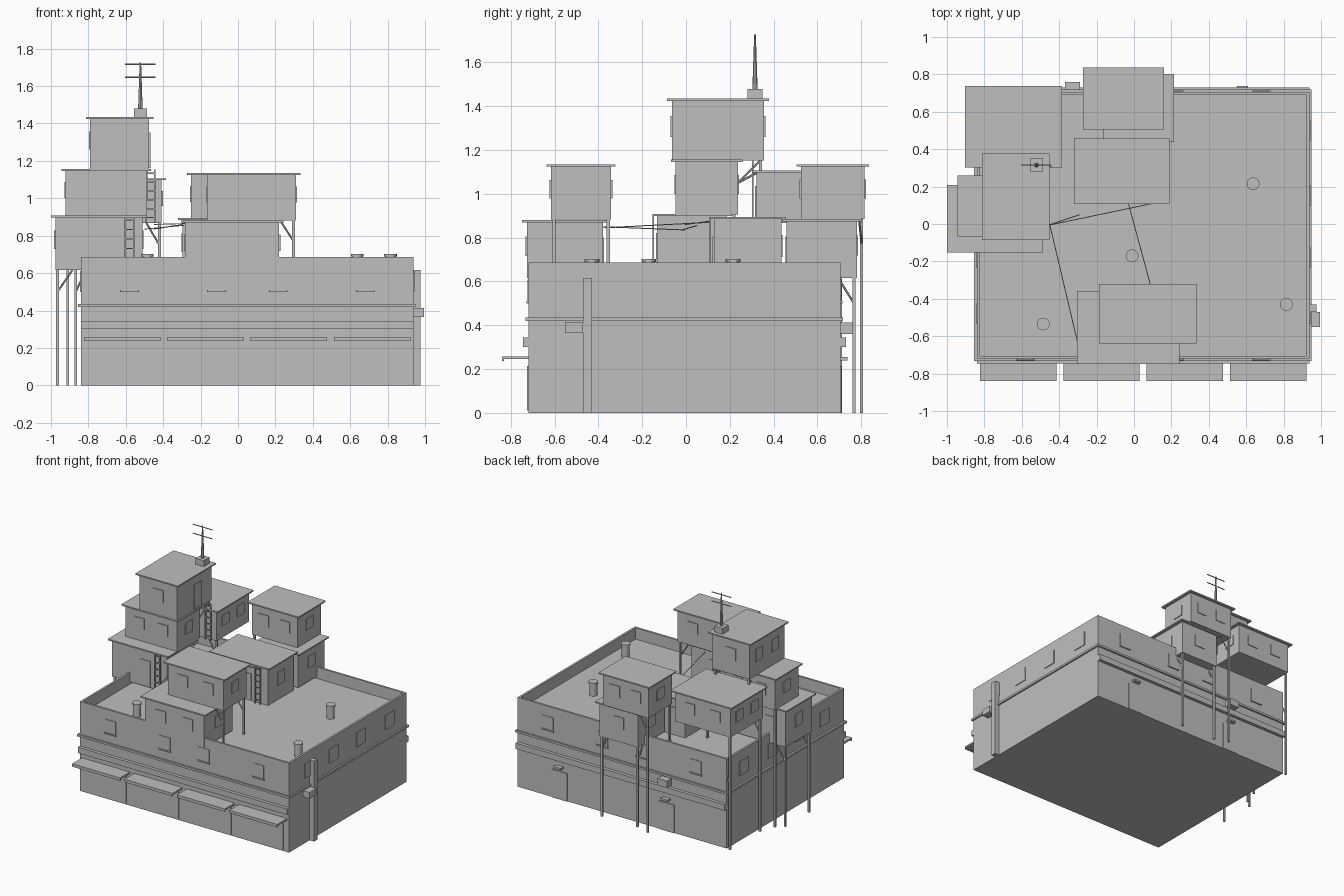
import bpy, bmesh, math
from mathutils import Vector

if "Cube" in bpy.data.objects:
    bpy.data.objects.remove(bpy.data.objects["Cube"])

grey = bpy.data.materials.new("concrete grey")
grey.diffuse_color = (0.52, 0.52, 0.52, 1)
grey.use_nodes = True
grey.node_tree.nodes["Principled BSDF"].inputs["Base Color"].default_value = grey.diffuse_color


def finish(name, bm):
    bmesh.ops.recalc_face_normals(bm, faces=bm.faces)
    me = bpy.data.meshes.new(name)
    bm.to_mesh(me)
    bm.free()
    me.materials.append(grey)
    ob = bpy.data.objects.new(name, me)
    bpy.context.collection.objects.link(ob)
    return ob


def add_box(bm, x0, x1, y0, y1, z0, z1):
    vs = bmesh.ops.create_cube(bm, size=1)["verts"]
    for v in vs:
        v.co = Vector((x0 if v.co.x < 0 else x1,
                       y0 if v.co.y < 0 else y1,
                       z0 if v.co.z < 0 else z1))


def box(name, *dims):
    bm = bmesh.new()
    add_box(bm, *dims)
    return finish(name, bm)


def rod(name, a, b, r, r2=None, sides=6):
    a, b = Vector(a), Vector(b)
    bm = bmesh.new()
    vs = bmesh.ops.create_cone(bm, cap_ends=True, segments=sides, radius1=r,
                               radius2=r if r2 is None else r2, depth=(b - a).length)["verts"]
    rot = (b - a).to_track_quat('Z', 'Y')
    for v in vs:
        v.co = rot @ v.co + (a + b) / 2
    return finish(name, bm)


def post(x, y, z0, z1):
    box("stilt_post", x - .007, x + .007, y - .007, y + .007, z0, z1)


def plate(name, side, u, z0, z1, w, at, t=.006):
    """Thin panel on a wall; side is the outward axis, at is the wall position."""
    lo, hi = sorted((at, at + (t if side[0] == '+' else -t)))
    if side[1] == 'x':
        box(name, lo, hi, u - w / 2, u + w / 2, z0, z1)
    else:
        box(name, u - w / 2, u + w / 2, lo, hi, z0, z1)


def ladder(x, y, z0, z1):
    bm = bmesh.new()
    for s in (-.022, .022):
        add_box(bm, x + s - .004, x + s + .004, y - .004, y + .004, z0, z1)
    n = int((z1 - z0) / .045)
    for i in range(n):
        z = z0 + (i + .6) * (z1 - z0) / n
        add_box(bm, x - .022, x + .022, y - .003, y + .003, z - .003, z + .003)
    finish("ladder", bm)


# Main building: block with sunken roof behind a parapet
bm = bmesh.new()
add_box(bm, -.84, .938, -.72, .705, 0, .687)
top = max(bm.faces, key=lambda f: f.calc_center_median().z)
bmesh.ops.inset_region(bm, faces=[top], thickness=.022)
inner = bmesh.ops.extrude_face_region(bm, geom=[top])["geom"]
bmesh.ops.translate(bm, vec=(0, 0, -.087), verts=[g for g in inner if isinstance(g, bmesh.types.BMVert)])
bmesh.ops.delete(bm, geom=[top], context='FACES_ONLY') if top.is_valid else None
finish("main_building", bm)

# Ledge all round, bands on front and back
box("wall_ledge", -.855, .95, -.733, .718, .42, .436)
box("front_band", -.84, .938, -.745, -.715, .30, .345)
box("back_band", -.84, .938, .70, .73, .30, .345)

# Shop awnings with shutters
for i in range(4):
    x = -.823 + i * .4455
    bm = bmesh.new()
    add_box(bm, x, x + .408, -.84, -.71, .245, .258)
    add_box(bm, x, x + .408, -.84, -.83, .236, .25)
    finish("awning", bm)
    plate("shop_shutter", '-y', x + .204, .01, .215, .35, -.72)

# Upper windows of the main building, with sills front and back
for x in (-.58, -.115, .215, .68):
    for side, at, s in (('-y', -.72, -1), ('+y', .705, 1)):
        plate("main_window", side, x, .51, .61, .09, at, .004)
        plate("window_sill", side, x, .50, .51, .10, at, .009)
for y in (-.48, -.18, .15, .5):
    plate("side_window", '+x', y, .50, .61, .11, .938)
    plate("side_window", '-x', y, .50, .61, .11, -.84)

# Back doors with small canopies
for x in (.58, -.33):
    plate("back_door", '+y', x, 0, .215, .13, .705)
    box("door_canopy", x - .03, x + .03, .70, .737, .24, .255)

# Service pipe and cooling units
box("wall_pipe", .935, .976, -.47, -.43, 0, .617)
box("side_cooler", .935, .995, -.552, -.47, .365, .413)
box("back_cooler", -.37, -.29, .70, .76, .36, .413)

# Roof vents
for x, y in ((-.485, -.535), (.637, .215), (-.01, -.17), (.815, -.43)):
    rod("roof_vent", (x, y, .60), (x, y, .69), .028, sides=16)
    rod("vent_cap", (x, y, .69), (x, y, .703), .034, sides=16)


# Stacked sheds: box, overhanging roof slab, windows on each wall
def shed(name, x0, x1, y0, y1, z0, z1, door=None):
    box(name, x0, x1, y0, y1, z0, z1 - .008)
    box(name + "_roof", x0 - .023, x1 + .023, y0 - .021, y1 + .021, z1 - .01, z1)
    h = z1 - z0
    walls = (('-x', x0, y0, y1), ('+x', x1, y0, y1), ('-y', y0, x0, x1), ('+y', y1, x0, x1))
    for side, at, a, b in walls:
        if side == door:
            plate("shed_door", side, a + (b - a) * .6, z0 + .01, z0 + h * .7, .09, at)
        else:
            for f in ((.27, .73) if b - a > .38 else (.5,)):
                plate("shed_window", side, a + (b - a) * f, z0 + h * .38, z0 + h * .72, .085, at)


shed("left_lower_shed", -.977, -.51, -.132, .188, .617, .908, '-y')
shed("left_middle_shed", -.922, -.487, -.047, .237, .905, 1.156)
shed("left_top_shed", -.79, -.475, -.065, .357, 1.153, 1.435, '+x')
shed("back_left_shed", -.88, -.408, .322, .718, .868, 1.107, '-y')
shed("centre_shed", -.297, .167, .128, .435, .60, .895, '-y')
shed("front_lower_shed", -.283, .22, -.727, -.38, .617, .88, '+y')
shed("front_upper_shed", -.165, .31, -.617, -.342, .882, 1.135)
shed("back_right_lower_shed", -.14, .19, .46, .78, .617, .885, '-y')
shed("back_right_upper_shed", -.25, .137, .525, .815, .885, 1.135)

# Stilts down to the ground and to the roof
for x, y, z0, z1 in ((-.965, -.115, 0, .62), (-.965, .172, 0, .62), (-.91, .22, 0, .91),
                     (-.867, .34, 0, .87), (-.867, .705, 0, .87), (-.42, .34, .6, .87),
                     (-.49, .34, .868, 1.155), (-.775, .34, 1.1, 1.155),
                     (.297, -.355, .6, .885), (.297, -.603, .6, .885),
                     (-.237, .802, 0, .89), (-.125, .767, 0, .62), (.177, .767, 0, .62),
                     (-.237, .54, .6, .89)):
    post(x, y, z0, z1)

# Diagonal braces under the overhangs
for a, b in (((-.965, -.115, .50), (-.885, -.115, .617)), ((-.965, .172, .50), (-.885, .172, .617)),
             ((-.867, .34, .75), (-.80, .34, .868)), ((-.867, .705, .50), (-.84, .705, .56)),
             ((-.42, .34, .75), (-.49, .34, .868)), ((.297, -.355, .77), (.225, -.355, .882)),
             ((.297, -.603, .77), (.225, -.603, .882)), ((-.237, .802, .77), (-.16, .79, .885)),
             ((-.50, .237, 1.05), (-.50, .33, 1.10)), ((-.76, .237, 1.05), (-.76, .34, 1.153)),
             ((-.125, .767, .50), (-.125, .705, .60)), ((.177, .767, .50), (.177, .705, .60))):
    rod("brace", a, b, .005)

# Ladders between the levels
ladder(-.58, -.15, .60, .905)
ladder(-.468, .305, .868, 1.153)
ladder(.09, .11, .60, .885)

# Roof box and aerial
box("aerial_base", -.557, -.487, .28, .35, 1.43, 1.48)
rod("aerial_mast", (-.522, .315, 1.48), (-.522, .315, 1.727), .012, .004, 8)
for z in (1.648, 1.717):
    rod("aerial_bar", (-.603, .315, z), (-.44, .315, z), .004)

# Sagging-free cables between the sheds
for a, b in (((-.45, -.005, .835), (-.30, -.64, .86)), ((-.45, -.005, .86), (.10, .11, .875)),
             ((-.50, -.02, .835), (-.29, .05, .855)), ((-.03, .11, .87), (.10, -.37, .845))):
    rod("cable", a, b, .0025, sides=5)
